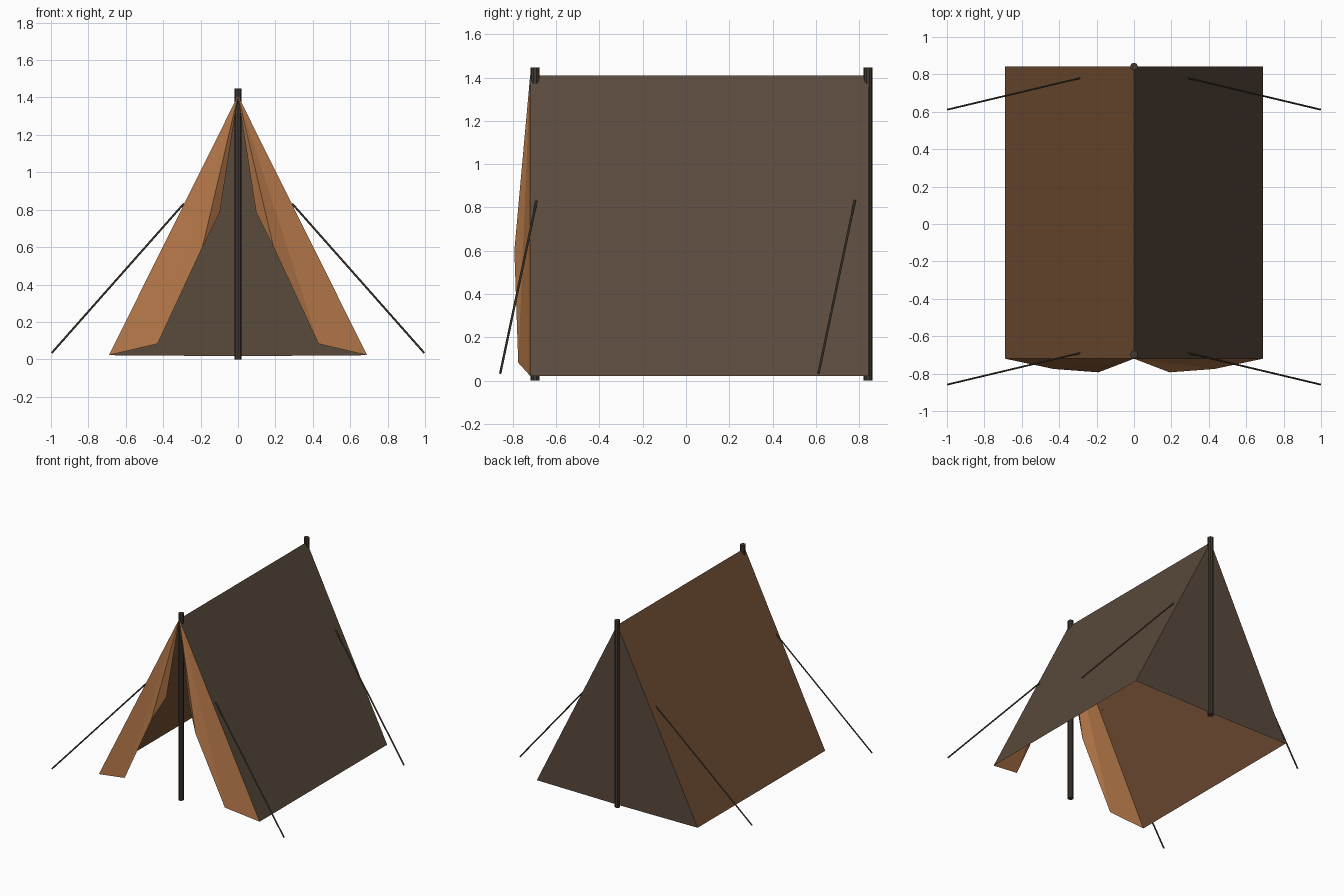
import bpy
import bmesh
from mathutils import Vector

cube = bpy.data.objects.get("Cube")
if cube:
    bpy.data.objects.remove(cube, do_unlink=True)


def material(name, rgb):
    m = bpy.data.materials.new(name)
    m.use_nodes = True
    color = (*rgb, 1)
    m.diffuse_color = color
    bsdf = m.node_tree.nodes["Principled BSDF"]
    bsdf.inputs["Base Color"].default_value = color
    bsdf.inputs["Roughness"].default_value = 0.9
    return m


tan = material("tan canvas", (0.44, 0.18, 0.064))
brown = material("brown canvas", (0.18, 0.085, 0.037))
dark = material("dark canvas", (0.102, 0.068, 0.046))
wood = material("dark wood", (0.055, 0.041, 0.031))
cord = material("cord", (0.085, 0.066, 0.042))

FRONT, BACK = -0.72, 0.843
RIDGE, HEM, HALF = 1.41, 0.022, 0.69
FRONT_POLE, BACK_POLE = -0.697, 0.841


def finish(name, bm, mat):
    mesh = bpy.data.meshes.new(name)
    bm.to_mesh(mesh)
    bm.free()
    mesh.materials.append(mat)
    obj = bpy.data.objects.new(name, mesh)
    bpy.context.collection.objects.link(obj)
    return obj


def sheet(name, points, faces, mat, facing):
    """Thin cloth sheet whose faces point towards the given direction."""
    bm = bmesh.new()
    verts = [bm.verts.new(p) for p in points]
    for f in faces:
        face = bm.faces.new([verts[i] for i in f])
        face.normal_update()
        if face.normal.dot(Vector(facing)) < 0:
            face.normal_flip()
    return finish(name, bm, mat)


def rod(name, start, end, radius, sides, mat):
    """Straight cylinder between two points."""
    start, end = Vector(start), Vector(end)
    axis = end - start
    bm = bmesh.new()
    bmesh.ops.create_cone(bm, cap_ends=True, segments=sides, radius1=radius,
                          radius2=radius, depth=axis.length)
    bmesh.ops.rotate(bm, verts=bm.verts, matrix=axis.to_track_quat("Z", "Y").to_matrix())
    bmesh.ops.translate(bm, verts=bm.verts, vec=(start + end) / 2)
    return finish(name, bm, mat)


for side, s, roof_mat in (("left", 1, dark), ("right", -1, brown)):
    # sloping roof sheet
    sheet(side + "_roof",
          [(0, FRONT, RIDGE), (s * HALF, FRONT, HEM), (s * HALF, BACK, HEM), (0, BACK, RIDGE)],
          [(0, 1, 2, 3)], roof_mat, (s, 0, 0.5))

    # folded-back door flap, fanned from the peak
    sheet(side + "_door_flap",
          [(0, FRONT, RIDGE), (s * HALF, FRONT, HEM), (s * 0.43, -0.775, 0.083),
           (s * 0.19, -0.793, 0.6), (s * 0.097, -0.738, 0.785)],
          [(0, 1, 2), (0, 2, 3), (0, 3, 4)], tan, (0, -1, 0))

    # guy ropes from mid-roof to the ground
    for end, y in (("front", -0.69), ("back", 0.78)):
        rod(f"{end}_{side}_guy_rope", (s * 0.29, y, 0.832), (s * 0.996, y - 0.168, 0.034),
            0.0055, 6, cord)

# closed rear wall
sheet("back_wall",
      [(-HALF, BACK, HEM), (0, BACK, HEM - 0.005), (HALF, BACK, HEM), (0, BACK, RIDGE)],
      [(0, 1, 3), (1, 2, 3)], dark, (0, 1, 0))

# upright poles
for end, y in (("front", FRONT_POLE), ("back", BACK_POLE)):
    rod(end + "_pole", (0, y, 0), (0, y, 1.447), 0.021, 10, wood)
